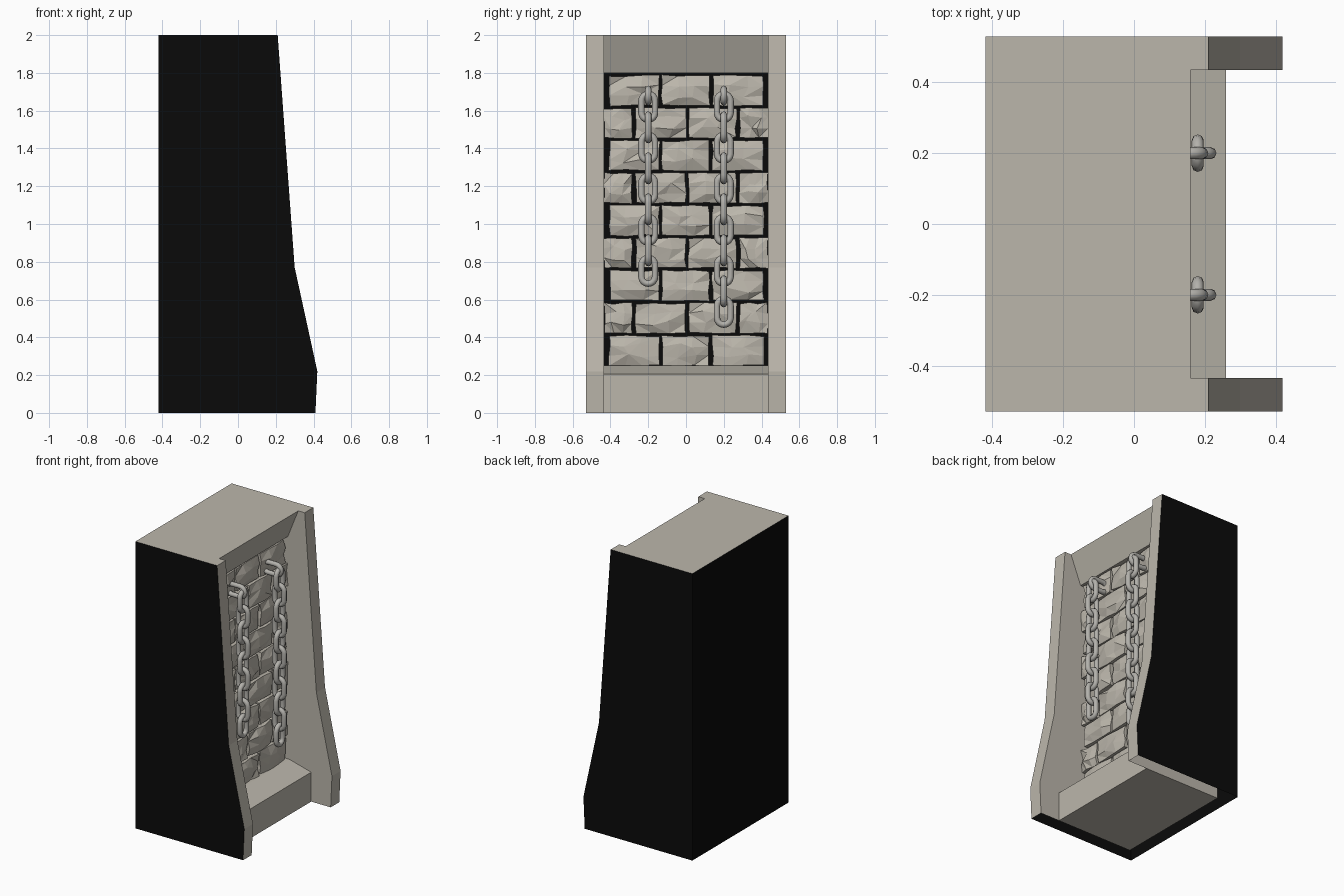
import bpy, bmesh, math, random
from mathutils import Vector

if "Cube" in bpy.data.objects:
    bpy.data.objects.remove(bpy.data.objects["Cube"])

random.seed(4)

def material(name, rgb):
    m = bpy.data.materials.new(name)
    m.diffuse_color = (*rgb, 1)
    m.use_nodes = True
    m.node_tree.nodes["Principled BSDF"].inputs["Base Color"].default_value = m.diffuse_color
    return m

stone = material("beige_stone", (0.50, 0.47, 0.41))
black = material("black", (0.003, 0.003, 0.003))
iron = material("grey_iron", (0.45, 0.44, 0.41))

def finish(name, bm, *mats):
    me = bpy.data.meshes.new(name)
    bm.to_mesh(me)
    bm.free()
    for m in mats:
        me.materials.append(m)
    ob = bpy.data.objects.new(name, me)
    bpy.context.collection.objects.link(ob)
    return ob

def prism(name, profile, y0, y1, mat):
    """Closed prism: (x, z) profile extruded along y."""
    bm = bmesh.new()
    a = [bm.verts.new((x, y0, z)) for x, z in profile]
    b = [bm.verts.new((x, y1, z)) for x, z in profile]
    bm.faces.new(a)
    bm.faces.new(b[::-1])
    for k in range(len(a)):
        bm.faces.new([a[k - 1], b[k - 1], b[k], a[k]])
    bmesh.ops.recalc_face_normals(bm, faces=bm.faces[:])
    return finish(name, bm, mat)

BACK, INNER, OUT, IN = -0.42, -0.33, 0.53, 0.435
front = [(0.41, 0), (0.42, 0.22), (0.30, 0.77), (0.21, 2)]

# side pillars: black outer face, stone front, top and inner face, open underneath
for s, side in ((-1, "left"), (1, "right")):
    bm = bmesh.new()

    def ring(xb, y):
        return [bm.verts.new((x, s * y, z)) for x, z in [(xb, 0)] + front + [(xb, 2)]]

    o, i = ring(BACK, OUT), ring(INNER, IN)
    outer = bm.faces.new(o)
    outer.material_index = 1
    bm.faces.new(i[::-1])
    for k in range(1, 5):
        bm.faces.new([o[k + 1], o[k], i[k], i[k + 1]])
    # the winding above faces outward on the -y side
    if s > 0:
        bmesh.ops.reverse_faces(bm, faces=bm.faces[:])
    finish(side + "_pillar", bm, stone, black)

# black back sheet
bm = bmesh.new()
bm.faces.new([bm.verts.new((BACK, y, z)) for y, z in
              ((OUT, 0), (-OUT, 0), (-OUT, 2), (OUT, 2))])
finish("back_sheet", bm, black)

# strip of the top between the inner walls and the back
bm = bmesh.new()
bm.faces.new([bm.verts.new((x, y, 2)) for x, y in
              ((BACK, -OUT), (INNER, -IN), (INNER, IN), (BACK, OUT))])
finish("top_rear_strip", bm, stone)

# sloping lintel and sill
prism("lintel", [(INNER, 1.8), (0.08, 1.8), (0.16, 2), (INNER, 2)], -IN, IN, stone)
prism("sill", [(INNER, 0), (0.26, 0), (0.26, 0.205), (0.09, 0.25), (INNER, 0.25)], -IN, IN, stone)

# rough bricks in nine running-bond rows, each a jittered 4 x 4 front on a box
rows, n = 9, 3
pitch = 1.55 / rows
whole = [(-0.405, -0.142), (-0.127, 0.122), (0.14, 0.41)]
offset = [(-0.434, -0.287), (-0.267, -0.002), (0.013, 0.265), (0.285, 0.434)]
rnd = random.uniform
bm = bmesh.new()
for r in range(rows):
    z0 = 0.25 + r * pitch
    z1 = z0 + pitch - 0.014
    for y0, y1 in (offset if r % 2 else whole):
        grid = []
        for i in range(n + 1):
            col = []
            for j in range(n + 1):
                rim = i in (0, n) or j in (0, n)
                x = 0.08 + (rnd(-0.015, 0.003) if rim else rnd(-0.002, 0.018))
                jy, jz = (0.005, 0.005) if rim else (0.02, 0.014)
                y = y0 + (y1 - y0) * i / n + rnd(-jy, jy)
                z = z0 + (z1 - z0) * j / n + rnd(-jz, jz)
                col.append(bm.verts.new((x, max(-0.434, min(0.434, y)), z)))
            grid.append(col)
        for i in range(n):
            for j in range(n):
                a, b, c, d = grid[i][j], grid[i + 1][j], grid[i + 1][j + 1], grid[i][j + 1]
                for tri in (((a, b, c), (a, c, d)) if random.random() < 0.5
                            else ((a, b, d), (b, c, d))):
                    bm.faces.new(tri)
        edge = ([grid[i][0] for i in range(n)] + [grid[n][j] for j in range(n)]
                + [grid[i][n] for i in range(n, 0, -1)] + [grid[0][j] for j in range(n, 0, -1)])
        rear = [bm.verts.new((-0.08, v.co.y, v.co.z)) for v in edge]
        for k in range(len(edge)):
            bm.faces.new([edge[k], edge[k - 1], rear[k - 1], rear[k]])
        bm.faces.new(rear[::-1])
finish("bricks", bm, stone)

# chains: stadium-shaped links swept with a round section
def link(cu, centre, long_axis, wide_axis):
    sp = cu.splines.new("POLY")
    m = 9
    sp.points.add(2 * m - 1)
    for k in range(2 * m):
        half = k // m
        a = math.pi * (half + (k % m) / (m - 1))
        shift = 0.032 * (1 if half == 0 else -1)
        p = centre + long_axis * (0.036 * math.sin(a) + shift) + wide_axis * 0.036 * math.cos(a)
        sp.points[k].co = (p.x, p.y, p.z, 1)
    sp.use_cyclic_u = True

X, Y, Z = Vector((1, 0, 0)), Vector((0, 1, 0)), Vector((0, 0, 1))
for name, y, count in (("left_chain", -0.2, 9), ("right_chain", 0.2, 11)):
    cu = bpy.data.curves.new(name, "CURVE")
    cu.dimensions = "3D"
    cu.bevel_depth = 0.017
    cu.bevel_resolution = 2
    cu.materials.append(iron)
    # wall hook link, then alternating links hanging below it
    link(cu, Vector((0.125, y, 1.68)), X, Z)
    for k in range(count):
        link(cu, Vector((0.18, y, 1.62 - 0.1085 * k)), Z, X if k % 2 else Y)
    ob = bpy.data.objects.new(name, cu)
    bpy.context.collection.objects.link(ob)
    bpy.ops.object.select_all(action="DESELECT")
    ob.select_set(True)
    bpy.context.view_layer.objects.active = ob
    bpy.ops.object.convert(target="MESH")
    bpy.ops.object.shade_smooth()
